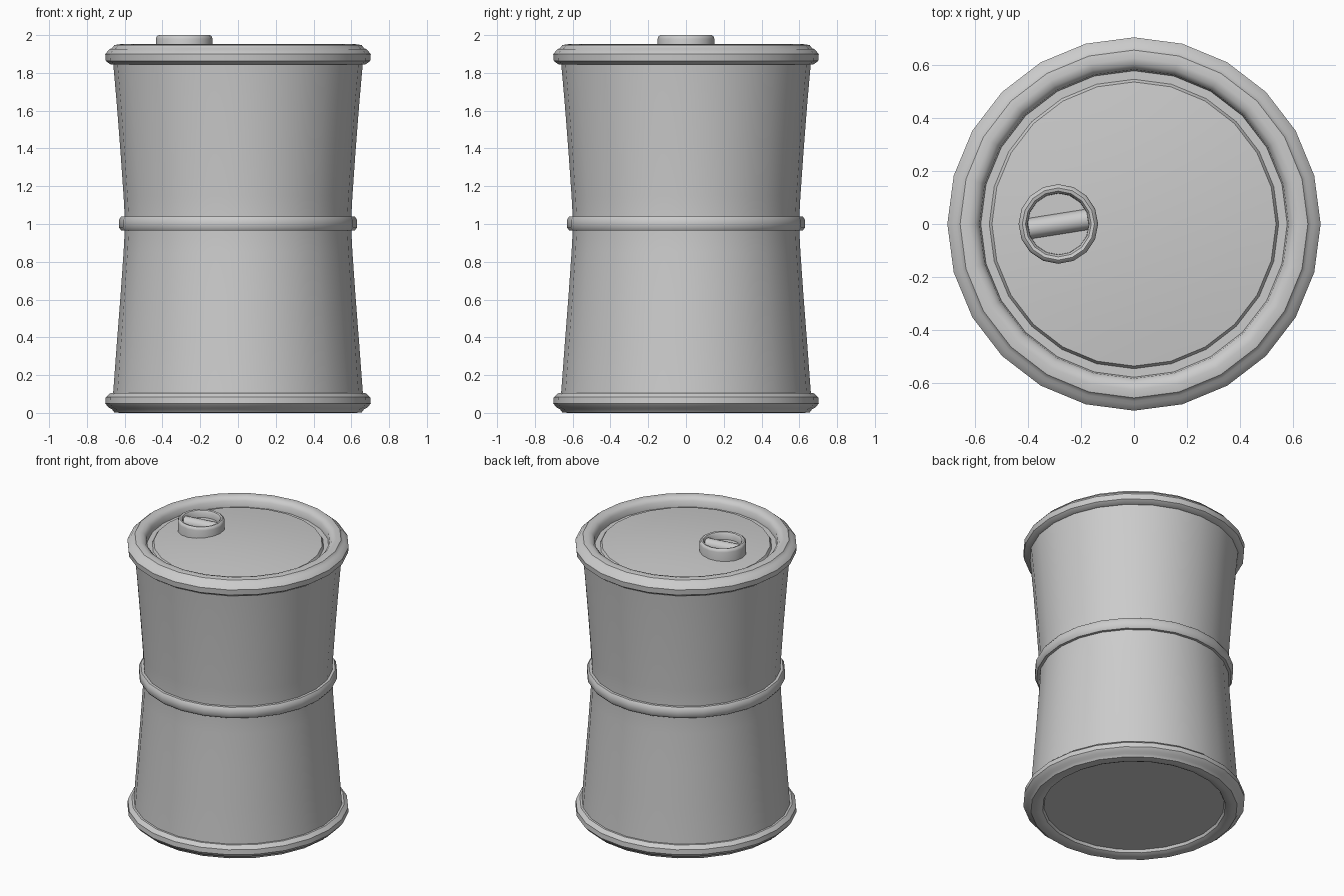
import bpy, bmesh, math
from mathutils import Matrix

if "Cube" in bpy.data.objects:
    bpy.data.objects.remove(bpy.data.objects["Cube"])


def finish(name, bm):
    bmesh.ops.remove_doubles(bm, verts=bm.verts, dist=1e-5)
    bmesh.ops.recalc_face_normals(bm, faces=bm.faces)
    mesh = bpy.data.meshes.new(name)
    bm.to_mesh(mesh)
    bm.free()
    obj = bpy.data.objects.new(name, mesh)
    bpy.context.collection.objects.link(obj)
    bpy.ops.object.select_all(action='DESELECT')
    obj.select_set(True)
    bpy.context.view_layer.objects.active = obj
    bpy.ops.object.shade_smooth_by_angle(angle=math.radians(40))
    return obj


def lathe(name, profile, sides, centre=(0, 0), closed=False):
    """Revolve (radius, z) points around a vertical axis."""
    bm = bmesh.new()
    rings = []
    for i in range(sides):
        a = 2 * math.pi * i / sides
        rings.append([bm.verts.new((centre[0] + r * math.cos(a), centre[1] + r * math.sin(a), z))
                      for r, z in profile])
    n = len(profile)
    for i in range(sides):
        p, q = rings[i], rings[(i + 1) % sides]
        for j in range(n if closed else n - 1):
            k = (j + 1) % n
            if profile[j][0] == 0:
                bm.faces.new((p[j], q[k], p[k]))
            elif profile[k][0] == 0:
                bm.faces.new((p[j], q[j], p[k]))
            else:
                bm.faces.new((p[j], q[j], q[k], p[k]))
    return finish(name, bm)


SIDES = 24

# Waisted wall of the drum
lathe("barrel_body", [(0.665, 0.07), (0.66, 0.12), (0.643, 0.35), (0.622, 0.62), (0.606, 0.85),
                      (0.598, 1.0), (0.606, 1.15), (0.622, 1.38), (0.643, 1.65), (0.66, 1.84),
                      (0.665, 1.89)], SIDES)

# Hoop around the waist
lathe("middle_hoop", [(0.59, 0.965), (0.618, 0.965), (0.63, 0.982), (0.63, 1.022),
                      (0.618, 1.04), (0.59, 1.04)], SIDES, closed=True)

# Rolled rim, groove and gently domed lid
lathe("top_rim_and_lid", [(0.65, 1.845), (0.675, 1.845), (0.70, 1.863), (0.703, 1.90), (0.68, 1.926),
                          (0.668, 1.93), (0.655, 1.947), (0.625, 1.952), (0.60, 1.945),
                          (0.582, 1.925), (0.577, 1.885), (0.545, 1.885), (0.535, 1.902),
                          (0.40, 1.917), (0.20, 1.931), (0, 1.936)], SIDES)

# Rolled bottom rim with recessed base
lathe("bottom_rim_and_base", [(0, 0.03), (0.572, 0.03), (0.58, 0.012), (0.60, 0.003), (0.625, 0),
                              (0.655, 0.003), (0.668, 0.02), (0.685, 0.028), (0.703, 0.05),
                              (0.70, 0.083), (0.675, 0.105), (0.65, 0.105)], SIDES)

# Bung collar with sunken floor
BUNG = (-0.285, 0)
lathe("bung_cap", [(0.15, 1.90), (0.15, 1.98), (0.146, 1.993), (0.136, 2.0), (0.124, 1.997),
                   (0.116, 1.985), (0.115, 1.95), (0, 1.95)], 16, BUNG)

# Rounded grip bar across the bung
bm = bmesh.new()
bmesh.ops.create_cone(bm, cap_ends=True, segments=12, radius1=0.039, radius2=0.039, depth=0.226,
                      matrix=Matrix.Translation((BUNG[0], BUNG[1], 1.95))
                      @ Matrix.Rotation(math.radians(9), 4, 'Z')
                      @ Matrix.Rotation(math.radians(90), 4, 'Y'))
finish("bung_grip", bm)
